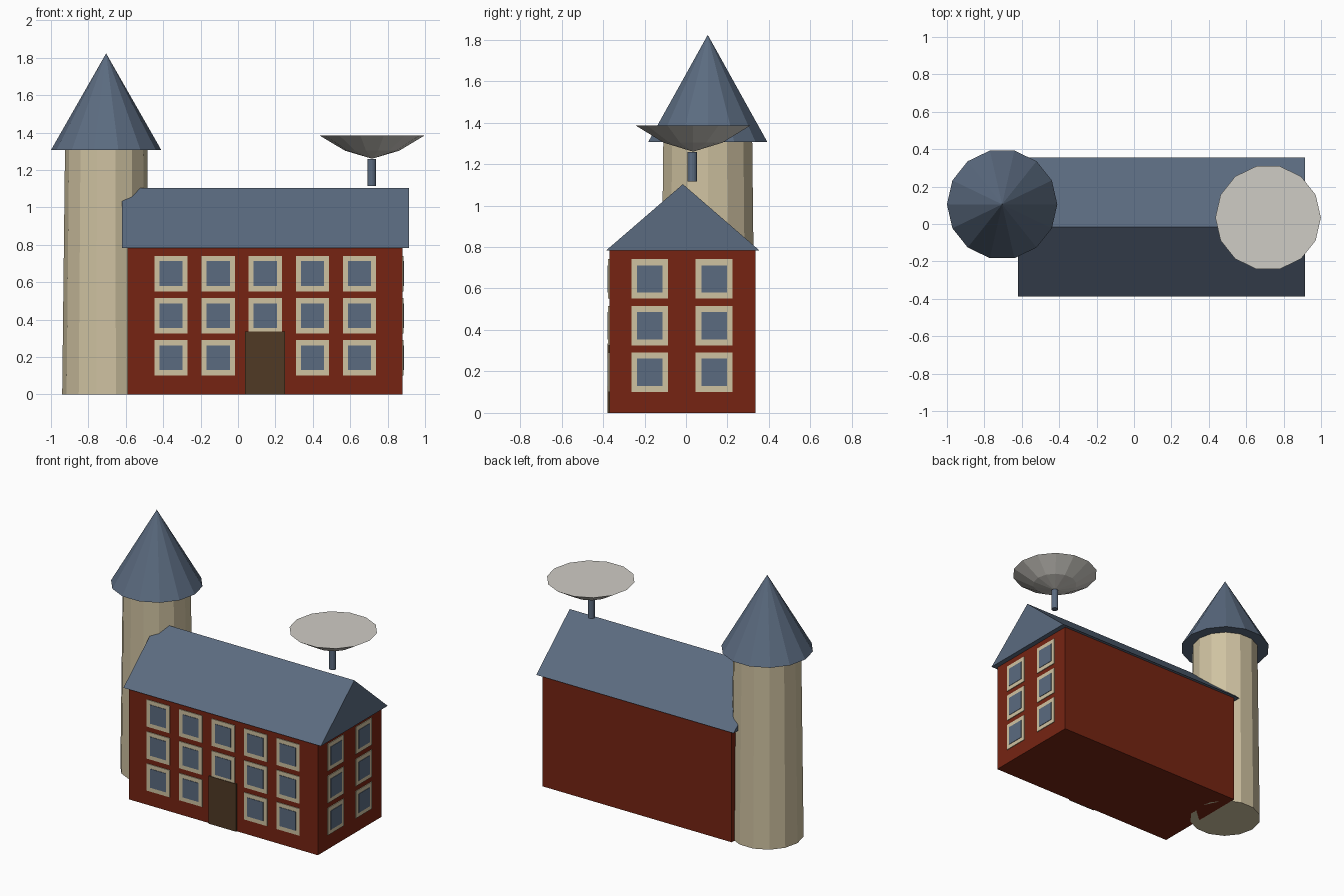
import bpy
import math

default = bpy.data.objects.get("Cube")
if default:
    bpy.data.objects.remove(default, do_unlink=True)


def material(name, *rgb):
    linear = [(c / 255 / 12.92) if c < 11 else ((c / 255 + 0.055) / 1.055) ** 2.4 for c in rgb]
    mat = bpy.data.materials.new(name)
    mat.use_nodes = True
    mat.diffuse_color = (*linear, 1)
    mat.node_tree.nodes["Principled BSDF"].inputs["Base Color"].default_value = (*linear, 1)
    return mat


red = material("brick red", 118, 36, 18)
slate = material("slate blue", 91, 107, 128)
stone = material("beige stone", 207, 194, 161)
wood = material("dark wood", 80, 58, 37)
metal = material("pale metal", 207, 204, 197)


def build(name, verts, faces, mat):
    mesh = bpy.data.meshes.new(name)
    mesh.from_pydata(verts, [], faces)
    mesh.materials.append(mat)
    obj = bpy.data.objects.new(name, mesh)
    bpy.context.collection.objects.link(obj)
    return obj


def box(name, lo, hi, mat):
    verts = [(x, y, z) for x in (lo[0], hi[0]) for y in (lo[1], hi[1]) for z in (lo[2], hi[2])]
    faces = [(0, 1, 3, 2), (4, 6, 7, 5), (0, 4, 5, 1), (2, 3, 7, 6), (0, 2, 6, 4), (1, 5, 7, 3)]
    return build(name, verts, faces, mat)


def lathe(name, centre, profile, mat, sides=14):
    """Spin (radius, z) pairs, bottom to top, and close both ends; zero radius makes a tip."""
    verts, rings = [], []
    for radius, z in profile:
        count = sides if radius else 1
        rings.append([len(verts) + i % count for i in range(sides)])
        for i in range(count):
            a = math.tau * i / sides
            verts.append((centre[0] + radius * math.cos(a), centre[1] + radius * math.sin(a), z))
    faces = []
    for low, high in zip(rings, rings[1:]):
        for i in range(sides):
            j = (i + 1) % sides
            faces.append(tuple(dict.fromkeys((low[i], low[j], high[j], high[i]))))
    if profile[0][0]:
        faces.append(tuple(reversed(rings[0])))
    if profile[-1][0]:
        faces.append(tuple(rings[-1]))
    return build(name, verts, faces, mat)


# Main house
LEFT, RIGHT, FRONT, BACK, EAVE = -0.59, 0.88, -0.37, 0.335, 0.782
box("house_walls", (LEFT, FRONT, 0), (RIGHT, BACK, EAVE), red)

# Gabled roof
roof_verts = [(x, y, z) for x in (-0.62, 0.915)
              for y, z in ((-0.387, EAVE), (0.356, EAVE), (-0.015, 1.103))]
build("house_roof", roof_verts,
      [(0, 2, 1), (3, 4, 5), (0, 3, 5, 2), (1, 2, 5, 4), (0, 1, 4, 3)], slate)


# Windows: a frame plate with a smaller pane plate on top
def window(name, side, along, z):
    for part, half_w, half_h, depth, mat in (("frame", 0.089, 0.095, 0.005, stone),
                                             ("pane", 0.062, 0.066, 0.008, slate)):
        if side == "front":
            lo, hi = (along - half_w, FRONT - depth), (along + half_w, FRONT)
        else:
            lo, hi = (RIGHT, along - half_w), (RIGHT + depth, along + half_w)
        box(f"{name}_{part}", (*lo, z - half_h), (*hi, z + half_h), mat)


for row in range(3):
    height = 0.196 + 0.225 * row
    for col in range(5):
        if (row, col) != (0, 2):
            window(f"front_window_{row}_{col}", "front", -0.358 + 0.252 * col, height)
    for col, y in enumerate((-0.175, 0.136)):
        window(f"side_window_{row}_{col}", "side", y, height)

# Front door
box("front_door", (0.037, FRONT - 0.009, 0), (0.25, FRONT, 0.335), wood)

# Round tower with a pointed roof
TOWER = (-0.705, 0.105)
lathe("tower_wall", TOWER, [(0.235, 0), (0.22, 1.306)], stone)
lathe("tower_roof", TOWER, [(0.295, 1.306), (0, 1.823)], slate)

# Dish on a post
DISH = (0.717, 0.034)
lathe("dish_post", (0.715, 0.03), [(0.023, 1.115), (0.023, 1.258)], slate)
lathe("dish", DISH, [(0, 1.26), (0.145, 1.303), (0.282, 1.385)], metal)
